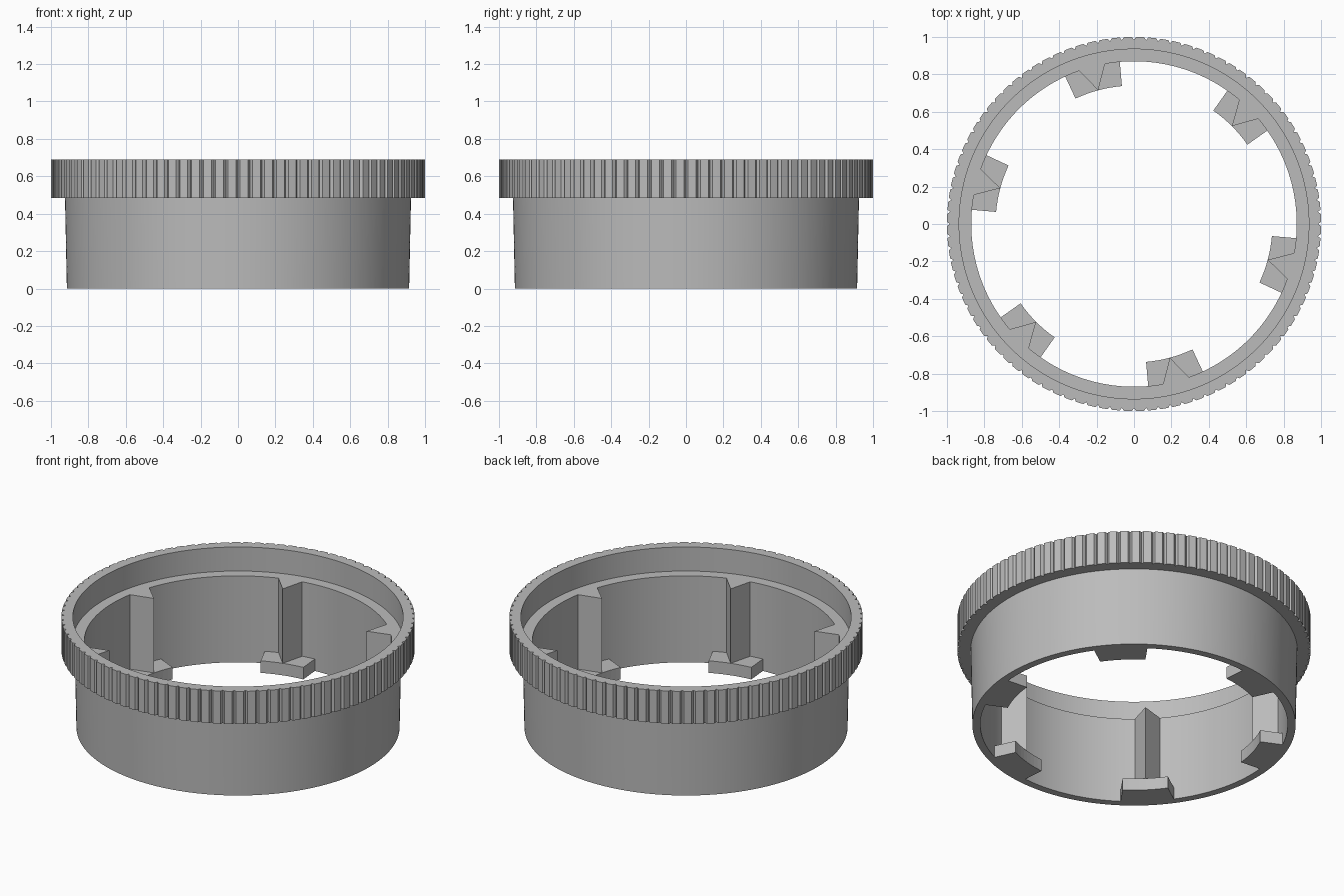
import bpy
import bmesh
from math import cos, sin, radians, tau

if "Cube" in bpy.data.objects:
    bpy.data.objects.remove(bpy.data.objects["Cube"], do_unlink=True)

# Single grey plastic
grey = bpy.data.materials.new("grey_plastic")
grey.use_nodes = True
GREY = (0.5, 0.5, 0.5, 1)
grey.diffuse_color = GREY
grey.node_tree.nodes["Principled BSDF"].inputs["Base Color"].default_value = GREY

RIDGES = 96
WALL_IN, TIP = 0.87, 0.74
LEDGE_Z, COLLAR_Z, TOP_Z = 0.54, 0.485, 0.69


def polar(r, a, z):
    return (r * cos(a), r * sin(a), z)


def finish(bm, name):
    bmesh.ops.recalc_face_normals(bm, faces=bm.faces)
    mesh = bpy.data.meshes.new(name)
    bm.to_mesh(mesh)
    bm.free()
    mesh.materials.append(grey)
    ob = bpy.data.objects.new(name, mesh)
    bpy.context.collection.objects.link(ob)
    return ob


def prism(name, outline, z0, z1):
    """Upright prism from polar outline points (radius, angle)."""
    bm = bmesh.new()
    base = bm.faces.new([bm.verts.new(polar(r, a, z0)) for r, a in outline])
    ext = bmesh.ops.extrude_face_region(bm, geom=[base], use_keep_orig=True)
    top = [v for v in ext["geom"] if isinstance(v, bmesh.types.BMVert)]
    bmesh.ops.translate(bm, verts=top, vec=(0, 0, z1 - z0))
    return finish(bm, name)


# Ring body: lathed wall, inner ledge and ridged collar in one skin
pitch = tau / RIDGES
ridge_steps = [(0.0, 0.985), (0.17, 1.0), (0.5, 1.0), (0.83, 1.0)]
bm = bmesh.new()
loops = []
for i in range(RIDGES):
    for shift, outer in ridge_steps:
        a = (i + shift) * pitch
        profile = [(WALL_IN, 0), (0.915, 0), (0.925, COLLAR_Z),
                   (outer, COLLAR_Z), (outer, TOP_Z), (0.935, TOP_Z),
                   (0.935, LEDGE_Z), (WALL_IN, LEDGE_Z)]
        loops.append([bm.verts.new(polar(r, a, z)) for r, z in profile])
for k, loop in enumerate(loops):
    after = loops[(k + 1) % len(loops)]
    for j in range(len(loop)):
        n = (j + 1) % len(loop)
        bm.faces.new((loop[j], after[j], after[n], loop[n]))
body = finish(bm, "ridged_ring")
bpy.context.view_layer.objects.active = body
body.select_set(True)
bpy.ops.object.shade_smooth_by_angle(angle=radians(20))

# Six lugs at the foot, each with a pointed upright rib behind it
for i in range(6):
    mid = radians(-75 + 60 * i)
    half, rib_half = radians(10), radians(4.7)
    steps = [mid + half * t / 4 for t in range(-4, 5)]
    lug = [(TIP, a) for a in steps] + [(0.89, a) for a in reversed(steps)]
    prism(f"lug_{i + 1}", lug, 0, 0.075)
    rib = [(TIP, mid), (WALL_IN, mid + rib_half), (0.89, mid + rib_half),
           (0.89, mid - rib_half), (WALL_IN, mid - rib_half)]
    prism(f"rib_{i + 1}", rib, 0.04, LEDGE_Z)
